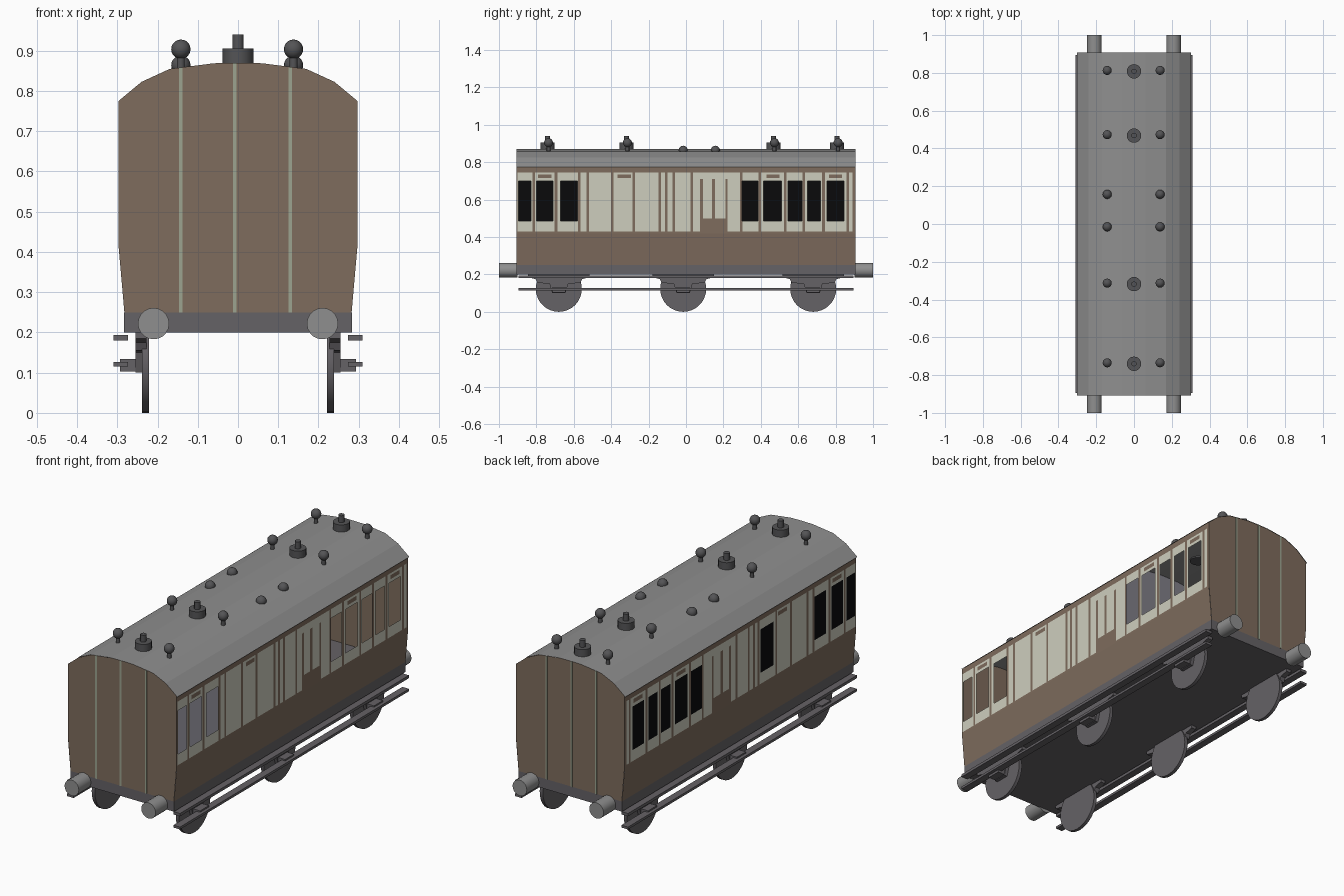
import bpy, bmesh, math
from mathutils import Matrix

if "Cube" in bpy.data.objects:
    bpy.data.objects.remove(bpy.data.objects["Cube"])


def mat(name, r, g, b):
    lin = lambda c: ((c / 255 + 0.055) / 1.055) ** 2.4 if c > 10 else c / 255 / 12.92
    m = bpy.data.materials.new(name)
    m.diffuse_color = (lin(r), lin(g), lin(b), 1)
    m.use_nodes = True
    m.node_tree.nodes["Principled BSDF"].inputs["Base Color"].default_value = m.diffuse_color
    return m


BROWN = mat("brown_paint", 126, 108, 93)
CREAM = mat("cream_paint", 206, 206, 190)
BLACK = mat("black_glass", 10, 10, 11)
ROOF = mat("roof_grey", 143, 143, 143)
FRAME = mat("frame_grey", 101, 98, 102)
DARK = mat("fitting_grey", 84, 84, 86)
LINE = mat("pale_green_line", 156, 164, 144)
INNER = mat("partition_grey", 128, 126, 136)


def finish(name, bm, *mats, smooth=False):
    me = bpy.data.meshes.new(name)
    bm.to_mesh(me)
    bm.free()
    ob = bpy.data.objects.new(name, me)
    bpy.context.collection.objects.link(ob)
    for m in mats:
        me.materials.append(m)
    if smooth:
        bpy.context.view_layer.objects.active = ob
        ob.select_set(True)
        bpy.ops.object.shade_smooth_by_angle(angle=math.radians(40))
        ob.select_set(False)
    return ob


def box(bm, x0, x1, y0, y1, z0, z1):
    m = Matrix.Translation(((x0 + x1) / 2, (y0 + y1) / 2, (z0 + z1) / 2))
    bmesh.ops.create_cube(bm, size=1, matrix=m @ Matrix.Diagonal((x1 - x0, y1 - y0, z1 - z0, 1)))


def cyl(bm, loc, r, depth, axis="Z", n=20):
    rot = {"Z": Matrix(), "X": Matrix.Rotation(math.pi / 2, 4, "Y"),
           "Y": Matrix.Rotation(math.pi / 2, 4, "X")}[axis]
    bmesh.ops.create_cone(bm, cap_ends=True, segments=n, radius1=r, radius2=r,
                          depth=depth, matrix=Matrix.Translation(loc) @ rot)


def ball(bm, loc, r):
    bmesh.ops.create_uvsphere(bm, u_segments=16, v_segments=10, radius=r,
                              matrix=Matrix.Translation(loc))


def mirrored(pts):
    return pts + [(-x, z) for x, z in reversed(pts) if x > 0]


# Body proportions
L = 0.905
ARCH = [(0.298, 0.775), (0.24, 0.823), (0.17, 0.855), (0.06, 0.869), (0, 0.87)]
SECTION = mirrored([(0.283, 0.25), (0.298, 0.42)] + ARCH)

# Side layout along y
WINDOWS = [(-.895, -.83), (-.80, -.71), (-.67, -.58), (.30, .385), (.415, .51),
           (.545, .62), (.65, .72), (.755, .845)]
BARS = [-.815, -.695, -.57, -.525, -.395, -.28, -.14, -.105, -.065, .03, .295,
        .395, .53, .63, .735, .865]
VENTS = [-.755, -.33, .465, .80]
LOUVRE = (.075, .222)
SLATS = [(.09, .138), (.155, .21)]


def inside(y, spans):
    return any(a < y < b for a, b in spans)


def side_wall(name, s, windows, glazed):
    bars = [(b - .007, b + .007) for b in BARS if not inside(b, windows)]
    vents = [(v - .035, v + .035) for v in VENTS]
    spans = bars + vents + windows + SLATS + [LOUVRE, (-.9, .89)]
    ys = sorted({round(v, 4) for sp in spans for v in sp} | {-L, L})
    zs = [.25, .42, .43, .485, .50, .70, .71, .715, .735, .745, .775]
    bm = bmesh.new()
    grid = [[bm.verts.new((s * (.283 if z < .3 else .298), y, z)) for z in zs] for y in ys]
    for i in range(len(ys) - 1):
        for j in range(len(zs) - 1):
            y, z = (ys[i] + ys[i + 1]) / 2, (zs[j] + zs[j + 1]) / 2
            pane = inside(y, windows) and .485 < z < .70
            if pane and not glazed:
                continue
            cream = .43 < z < .745 and -.9 < y < .89 and not inside(y, bars)
            if inside(y, vents) and .715 < z < .735:
                cream = False
            if inside(y, [LOUVRE]) and z < .71:
                cream = cream and inside(y, SLATS) and z > .50
            quad = [grid[i][j], grid[i + 1][j], grid[i + 1][j + 1], grid[i][j + 1]]
            f = bm.faces.new(quad if s > 0 else quad[::-1])
            f.material_index = 2 if pane else int(cream)
    finish(name, bm, BROWN, CREAM, BLACK)


side_wall("right_side_wall", 1, WINDOWS, False)
side_wall("left_side_wall", -1, WINDOWS + [(-.26, -.155)], True)


# End walls and inner partitions
def cross_wall(name, y, material, flip):
    bm = bmesh.new()
    vs = [bm.verts.new((x * .998, y, z)) for x, z in SECTION]
    f = bm.faces.new(vs)
    f.normal_update()
    if f.normal.y * flip < 0:
        f.normal_flip()
    finish(name, bm, material)


cross_wall("front_end_wall", -L, BROWN, -1)
cross_wall("back_end_wall", L, BROWN, 1)
cross_wall("front_partition", -.53, INNER, -1)
cross_wall("back_partition", .25, INNER, 1)

# Thin upright lines on both ends
bm = bmesh.new()
for x in (-.142, -.008, .13):
    top = .87 if abs(x) < .05 else .859
    for s in (-1, 1):
        box(bm, x - .0045, x + .0045, s * (L + .001) - .001, s * (L + .001) + .001, .25, top)
finish("end_beading", bm, LINE)

# Curved roof
bm = bmesh.new()
rows = [[bm.verts.new((x, y, z + .001)) for x, z in mirrored([(.303, .772)] + ARCH[1:])]
        for y in (-L - .002, L + .002)]
for i in range(len(rows[0]) - 1):
    bm.faces.new((rows[0][i], rows[1][i], rows[1][i + 1], rows[0][i + 1]))
finish("roof", bm, ROOF)

# Underframe
bm = bmesh.new()
box(bm, -.283, .283, -L, L, .2, .25)
finish("underframe", bm, FRAME)

# Buffers
bm = bmesh.new()
for x in (-.21, .21):
    for s in (-1, 1):
        cyl(bm, (x, s * .95, .222), .039, .10, "Y")
finish("buffers", bm, ROOF, smooth=True)

# Wheels, springs with axle boxes, and step boards
AXLES = (-.68, -.015, .68)
wheels, boxes, steps = bmesh.new(), bmesh.new(), bmesh.new()
SPRING = [(.165, .202), (.165, .185), (.125, .175), (.115, .155), (.05, .15), (.035, .10)]
for s in (-1, 1):
    for y in AXLES:
        cyl(wheels, (s * .23, y, .123), .123, .017, "X", 32)
        prof = [boxes.verts.new((s * .228, y + a, z)) for a, z in mirrored(SPRING)]
        face = boxes.faces.new(prof)
        ext = bmesh.ops.extrude_face_region(boxes, geom=[face])["geom"]
        bmesh.ops.translate(boxes, vec=(s * .027, 0, 0),
                            verts=[v for v in ext if isinstance(v, bmesh.types.BMVert)])
        xa, xb = sorted((s * .255, s * .293))
        box(boxes, xa, xb, y - .035, y + .035, .103, .134)
    xa, xb = sorted((s * .273, s * .309))
    box(steps, xa, xb, -.895, .895, .18, .194)
    box(steps, xa, xb, -.895, .895, .115, .127)
bmesh.ops.recalc_face_normals(boxes, faces=boxes.faces)
finish("wheels", wheels, FRAME, smooth=True)
finish("springs_and_axle_boxes", boxes, FRAME)
finish("step_boards", steps, FRAME)

# Roof lamps, ball vents and low domes
lamps, vents, domes = bmesh.new(), bmesh.new(), bmesh.new()
for y in (-.74, -.318, .468, .808):
    cyl(lamps, (0, y, .885), .038, .042)
    cyl(lamps, (0, y, .922), .014, .036, n=12)
    for x in (-.142, .138):
        cyl(vents, (x, y + .005, .872), .010, .04, n=10)
        ball(vents, (x, y + .005, .904), .024)
for y in (-.015, .157):
    for x in (-.142, .138):
        ball(domes, (x, y, .864), .024)
finish("roof_lamps", lamps, DARK, smooth=True)
finish("ball_vents", vents, DARK, smooth=True)
finish("dome_vents", domes, DARK, smooth=True)
